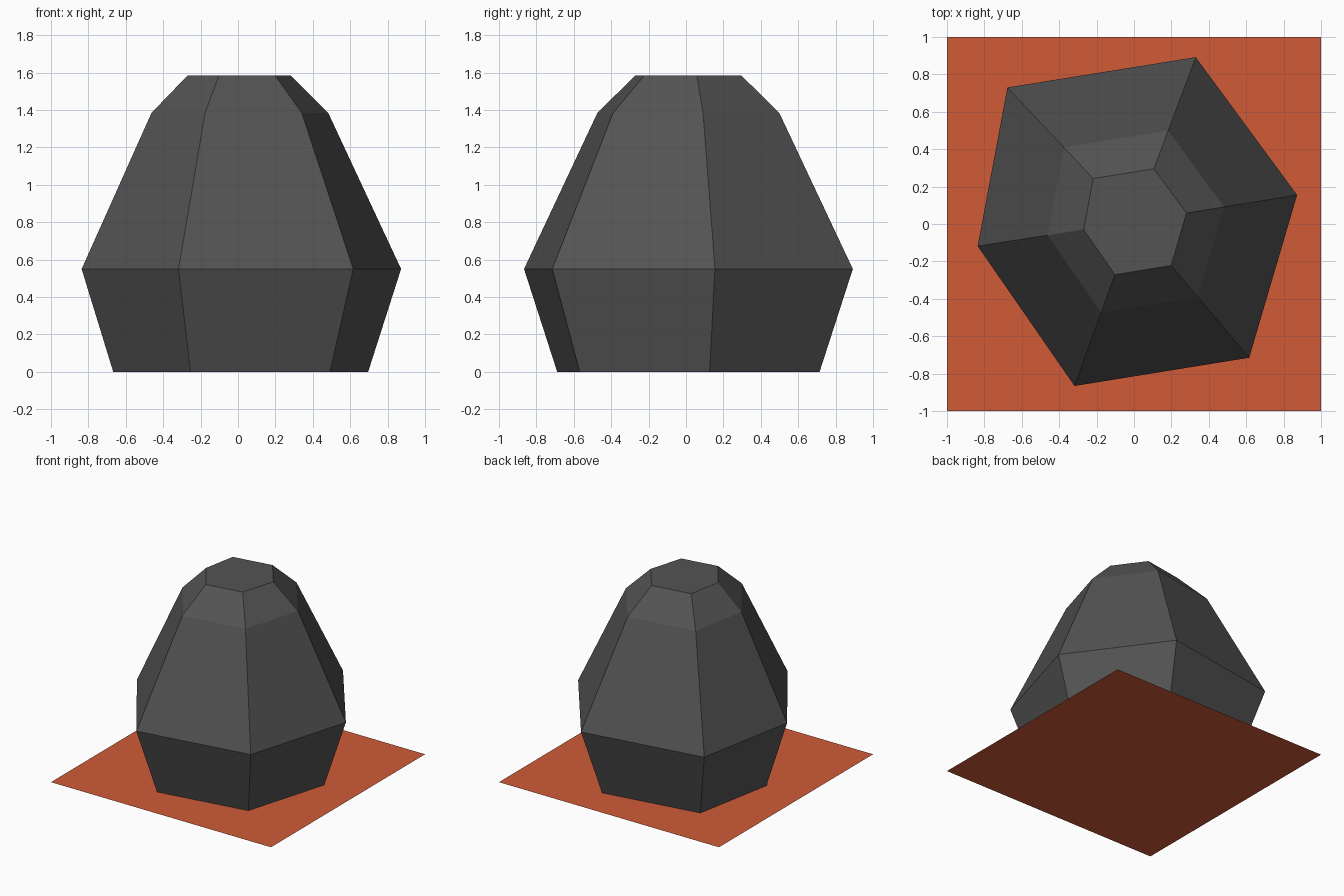
import bpy
import bmesh

if "Cube" in bpy.data.objects:
    bpy.data.objects.remove(bpy.data.objects["Cube"])


def material(name, rgb):
    m = bpy.data.materials.new(name)
    m.diffuse_color = (*rgb, 1)
    m.use_nodes = True
    m.node_tree.nodes["Principled BSDF"].inputs["Base Color"].default_value = m.diffuse_color
    return m


def add_object(name, bm, mat):
    mesh = bpy.data.meshes.new(name)
    bm.to_mesh(mesh)
    bm.free()
    mesh.materials.append(mat)
    obj = bpy.data.objects.new(name, mesh)
    bpy.context.collection.objects.link(obj)
    return obj


grey = material("dark grey stone", (0.088, 0.088, 0.088))
orange = material("burnt orange", (0.63, 0.105, 0.038))

# Flat square ground plate
bm = bmesh.new()
bmesh.ops.create_grid(bm, x_segments=1, y_segments=1, size=1)
add_object("base_plate", bm, orange)

# Irregular six-sided rock: one outline, scaled at each height
CENTRE_Y = 0.012
OUTLINE = [(0.872, 0.155), (0.33, 0.892), (-0.677, 0.73),
           (-0.836, -0.118), (-0.318, -0.866), (0.616, -0.715)]
LEVELS = [(0.0, 0.798), (0.55, 1.0), (1.385, 0.553), (1.585, 0.322)]

bm = bmesh.new()
rings = [[bm.verts.new((x * s, CENTRE_Y + (y - CENTRE_Y) * s, z))
          for x, y in OUTLINE] for z, s in LEVELS]
for low, high in zip(rings, rings[1:]):
    for i in range(6):
        j = (i + 1) % 6
        bm.faces.new((low[i], low[j], high[j], high[i]))
bm.faces.new(rings[-1])  # flat top; the underside rests on the plate
add_object("rock_body", bm, grey)
